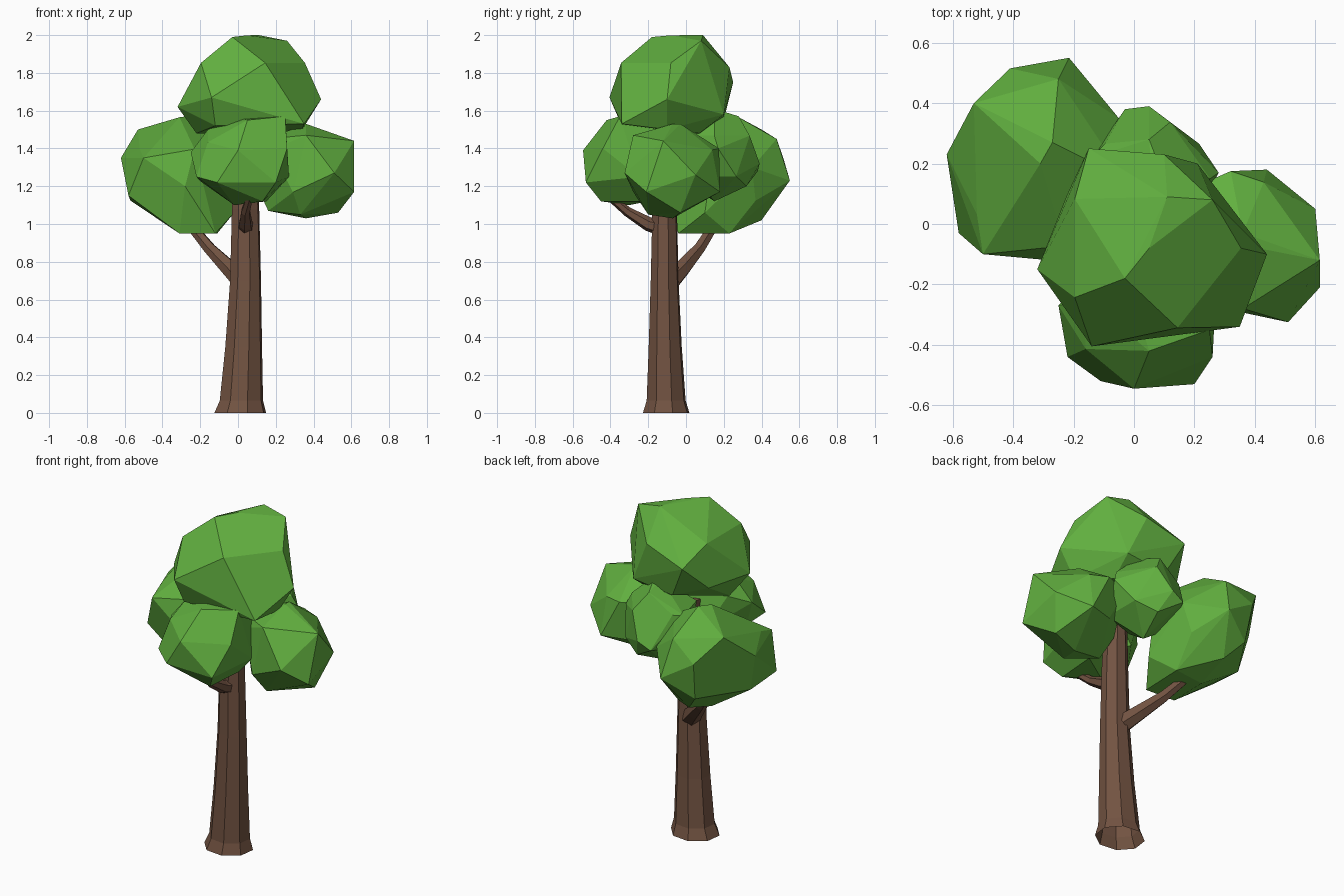
import bpy, bmesh, math
from mathutils import Vector


def material(name, rgb):
    m = bpy.data.materials.new(name)
    m.diffuse_color = (*rgb, 1)
    return m


LEAF = material("leaf green", (0.12, 0.43, 0.05))
BARK = material("bark brown", (0.17, 0.087, 0.054))


def finish(bm, name, mat):
    me = bpy.data.meshes.new(name)
    bm.to_mesh(me)
    bm.free()
    me.materials.append(mat)
    ob = bpy.data.objects.new(name, me)
    bpy.context.collection.objects.link(ob)
    return ob


def limb(name, path, sides, upright=False, depth=1.0):
    """Faceted tapering tube through (x, y, z, radius) stations."""
    bm = bmesh.new()
    pts = [Vector(p[:3]) for p in path]
    rings = []
    for i, p in enumerate(path):
        d = pts[min(i + 1, len(pts) - 1)] - pts[max(i - 1, 0)]
        if upright:
            d = Vector((0, 0, 1))
        d.normalize()
        u = Vector((1, 0, 0)) if upright else d.cross(Vector((0, 0, 1))).normalized()
        v = d.cross(u) * depth
        ring = []
        for k in range(sides):
            a = math.tau * (k + 0.35) / sides
            ring.append(bm.verts.new(pts[i] + p[3] * (u * math.cos(a) + v * math.sin(a))))
        rings.append(ring)
    for lo, hi in zip(rings, rings[1:]):
        for k in range(sides):
            j = (k + 1) % sides
            bm.faces.new((lo[k], lo[j], hi[j], hi[k]))
    bm.faces.new(rings[-1])
    return finish(bm, name, BARK)


def clump(name, centre, radii, corners):
    """Chunky faceted leaf mass: hull of an icosahedron and a few corners."""
    bm = bmesh.new()
    bmesh.ops.create_icosphere(bm, subdivisions=1, radius=1)
    pts = [Vector([c + a * r for c, a, r in zip(centre, v.co, radii)]) for v in bm.verts]
    bm.clear()
    for p in pts + [Vector(c) for c in corners]:
        bm.verts.new(p)
    bmesh.ops.convex_hull(bm, input=bm.verts[:])
    bmesh.ops.delete(bm, geom=[v for v in bm.verts if not v.link_faces], context='VERTS')
    bmesh.ops.dissolve_limit(bm, angle_limit=math.radians(9), verts=bm.verts[:], edges=bm.edges[:])
    bmesh.ops.recalc_face_normals(bm, faces=bm.faces[:])
    return finish(bm, name, LEAF)


# Trunk with flared foot (open underneath), and two branches
limb("trunk", [(0.012, -0.105, 0, 0.142), (0.018, -0.105, 0.065, 0.119), (0.03, -0.11, 0.35, 0.101),
               (0.04, -0.113, 0.7, 0.085), (0.04, -0.113, 1.08, 0.075), (0.04, -0.1, 1.4, 0.06)],
     8, True, 0.9)
limb("rear_branch", [(0.02, -0.08, 0.7, 0.055), (-0.05, -0.015, 0.77, 0.046), (-0.15, 0.07, 0.87, 0.034),
                     (-0.24, 0.14, 0.98, 0.028), (-0.3, 0.2, 1.15, 0.02)], 6)
limb("front_branch", [(0.04, -0.1, 0.975, 0.05), (0.04, -0.2, 1.0, 0.038), (0.04, -0.31, 1.065, 0.026),
                      (0.06, -0.4, 1.14, 0.02)], 6)

# Leaf masses
clump("top_leaves", (0.05, -0.08, 1.735), (0.34, 0.31, 0.264), [
    (0.44, -0.1, 1.66), (0.35, -0.34, 1.53), (-0.14, -0.405, 1.67), (-0.32, -0.15, 1.62),
    (-0.15, 0.25, 1.75), (0.11, 0.09, 2.0), (0.26, 0.08, 1.97), (-0.03, -0.18, 1.99),
    (-0.21, -0.05, 1.84), (0.21, 0.2, 1.58), (-0.22, -0.1, 1.48), (0.2, 0.07, 1.48),
    (0.34, -0.1, 1.5), (-0.05, 0.2, 1.55), (-0.12, -0.34, 1.52), (0.02, -0.29, 1.88),
    (-0.22, 0.1, 1.6), (0.1, 0.23, 1.83)])
clump("left_leaves", (-0.31, 0.2, 1.26), (0.29, 0.32, 0.305), [
    (-0.62, 0.23, 1.35), (-0.53, 0.4, 1.5), (-0.27, 0.27, 1.57), (-0.41, 0.515, 1.35),
    (-0.215, 0.55, 1.23), (-0.05, 0.35, 1.3), (-0.58, -0.03, 1.15), (-0.5, -0.1, 1.35),
    (-0.28, -0.12, 1.2), (-0.31, -0.03, 0.95), (-0.11, 0.23, 0.95), (-0.25, 0.48, 1.45),
    (-0.02, 0.1, 1.06), (-0.12, -0.04, 0.95), (-0.03, 0.15, 1.42), (-0.3, 0.4, 1.02)])
clump("front_leaves", (0.01, -0.29, 1.33), (0.235, 0.235, 0.23), [
    (0.2, -0.53, 1.22), (0, -0.545, 1.39), (-0.11, -0.52, 1.22), (-0.22, -0.44, 1.25),
    (-0.25, -0.27, 1.38), (0.25, -0.35, 1.57), (0.05, -0.42, 1.55), (0.26, -0.44, 1.4),
    (0.13, -0.45, 1.12), (-0.16, -0.25, 1.5), (0.27, -0.25, 1.25), (-0.02, -0.3, 1.1),
    (0.15, -0.2, 1.12), (0.22, -0.15, 1.5)])
clump("right_leaves", (0.36, -0.07, 1.28), (0.25, 0.245, 0.25), [
    (0.615, -0.12, 1.44), (0.615, -0.21, 1.17), (0.6, 0.05, 1.26), (0.44, 0.18, 1.17),
    (0.32, 0.175, 1.4), (0.51, -0.325, 1.27), (0.36, -0.28, 1.47), (0.36, -0.03, 1.53),
    (0.53, -0.03, 1.06), (0.16, -0.1, 1.07), (0.1, -0.05, 1.2), (0.15, -0.15, 1.45),
    (0.33, -0.2, 1.05), (0.15, 0.1, 1.4)])
clump("back_leaves", (0.06, 0.15, 1.36), (0.215, 0.22, 0.24), [
    (0.05, 0.39, 1.32), (-0.03, 0.38, 1.28), (0.28, 0.17, 1.4), (0.1, 0.15, 1.61),
    (0.05, 0.28, 1.57), (-0.14, 0.22, 1.46), (0.1, 0.32, 1.2)])
